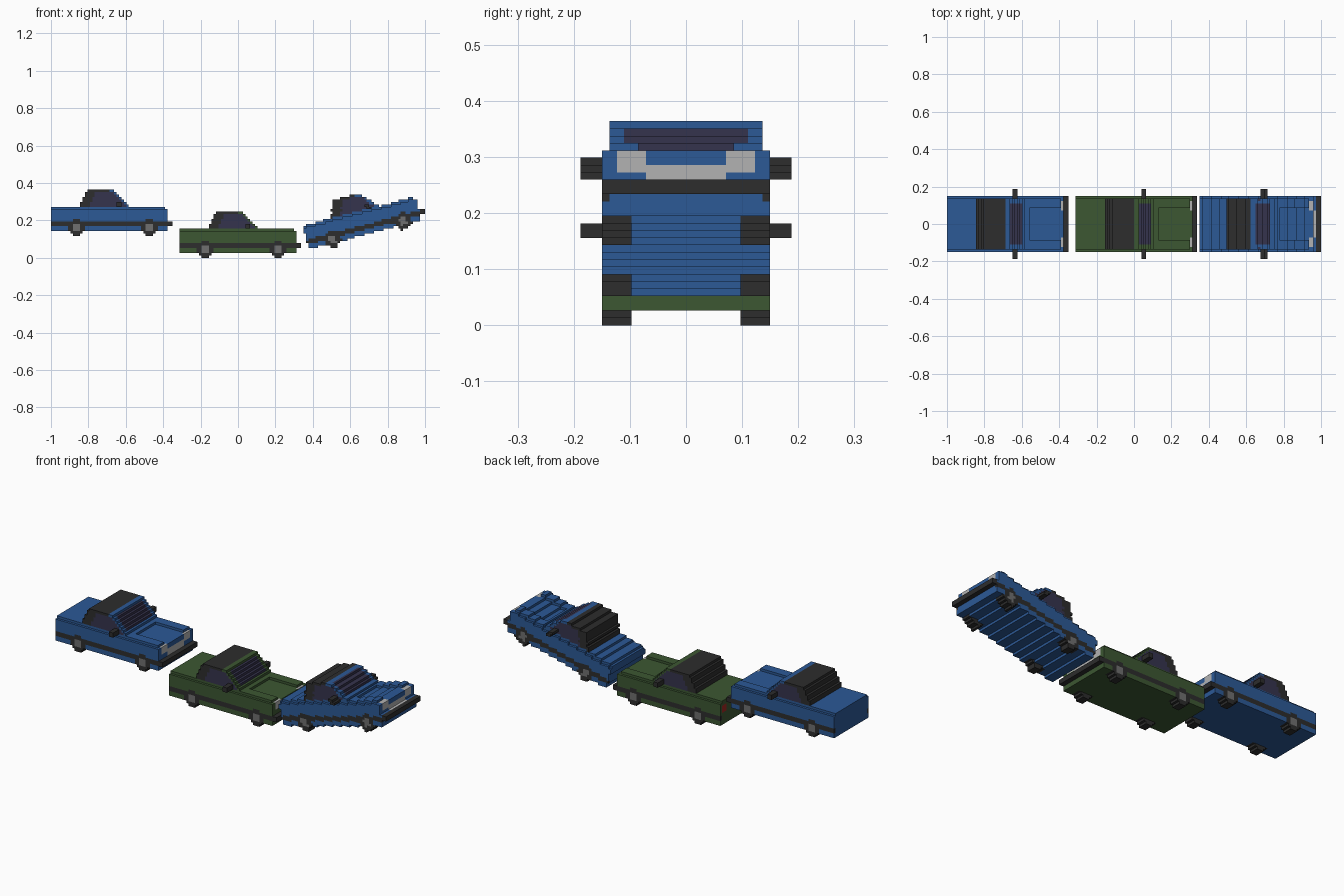
import bpy, bmesh, math
from math import floor, cos, sin

cube = bpy.data.objects.get("Cube")
if cube:
    bpy.data.objects.remove(cube)

V = 2 / 154  # edge of one block


def material(name, rgb):
    m = bpy.data.materials.new(name)
    m.use_nodes = True
    m.diffuse_color = (*rgb, 1)
    m.node_tree.nodes["Principled BSDF"].inputs["Base Color"].default_value = (*rgb, 1)
    return m


BLUE = material("blue paint", (0.025, 0.100, 0.305))
GREEN = material("green paint", (0.045, 0.095, 0.032))
BLACK = material("black trim", (0.026, 0.026, 0.026))
GLASS = material("tinted glass", (0.036, 0.033, 0.075))
GREY = material("hub grey", (0.16, 0.16, 0.16))
SILVER = material("silver", (0.45, 0.45, 0.45))
RED = material("tail red", (0.35, 0.02, 0.015))


def box(cells, part, xs, ys, zs):
    """Fill a block range with a part; ys is a range of distances from the centre line."""
    for x in range(*xs):
        for z in range(*zs):
            for y in range(*ys):
                cells[x, y, z] = cells[x, -y, z] = part


def build_car(tail_lights=False):
    """Pickup-like car in block units: length along x, nose towards +x."""
    c = {}
    # lower body, narrower top deck and sunken hood panel
    box(c, "body", (0, 48), (0, 12), (2, 11))
    box(c, "body", (0, 47), (0, 11), (11, 12))
    for x in range(34, 47):
        for y in range(-6, 7):
            c.pop((x, y, 11), None)
    # side stripes and front bumper
    box(c, "side_stripe", (0, 48), (11, 12), (4, 6))
    box(c, "front_bumper", (48, 50), (0, 12), (4, 6))
    # grille and headlights
    box(c, "grille", (47, 48), (0, 6), (6, 9))
    box(c, "headlights", (47, 48), (6, 10), (8, 11))
    if tail_lights:
        box(c, "tail_lights", (0, 1), (8, 11), (7, 10))
    # cabin, one layer at a time, sloping in at both ends
    for k in range(7):
        z, rear, front = (12 + k, 13 + k), 12 + k // 2, 32 - k
        box(c, "soft_top", (rear, 24), (0, 11), z)
        box(c, "side_windows", (rear + 4, front - 2), (10, 11), z)
        box(c, "windscreen_frame", (min(24, front - 2), front), (0, 11), z)
        if k < 6:
            box(c, "side_windows", (rear + 4, front - 1), (10, 11), z)
        if 0 < k < 6:
            box(c, "windscreen", (front - 2, front), (0, 9), z)
    box(c, "soft_top", (15, 24), (0, 11), (18, 19))
    # door mirrors
    box(c, "mirrors", (27, 29), (11, 15), (12, 14))
    # round wheels with hubs
    for cx in (10, 40):
        for dx in range(-3, 4):
            for dz in range(-3, 4):
                r2 = dx * dx + dz * dz
                x, z = (cx + dx, cx + dx + 1), (3 + dz, 4 + dz)
                if r2 <= 10:
                    box(c, "wheels", x, (8, 12), z)
                if r2 <= 2:
                    box(c, "hubs", x, (11, 12), z)
    return c


def move(cells, ox, oz):
    return {(x + ox, y, z + oz): p for (x, y, z), p in cells.items()}


def tilt(cells, angle, pivot, target):
    """Turn the block car nose up about a pivot, then snap it back to the grid."""
    c, s, out = cos(angle), sin(angle), {}
    for X in range(100, 154):
        for Z in range(0, 40):
            dx, dz = X + 0.5 - target[0], Z + 0.5 - target[1]
            lx = floor(pivot[0] + c * dx + s * dz)
            lz = floor(pivot[1] - s * dx + c * dz)
            for y in range(-14, 15):
                p = cells.get((lx, y, lz))
                if p:
                    out[X, y, Z] = p
    return out


# corners of a block face for each outward direction
SIDES = {
    (1, 0, 0): ((1, 0, 0), (1, 1, 0), (1, 1, 1), (1, 0, 1)),
    (-1, 0, 0): ((0, 0, 0), (0, 0, 1), (0, 1, 1), (0, 1, 0)),
    (0, 1, 0): ((0, 1, 0), (0, 1, 1), (1, 1, 1), (1, 1, 0)),
    (0, -1, 0): ((0, 0, 0), (1, 0, 0), (1, 0, 1), (0, 0, 1)),
    (0, 0, 1): ((0, 0, 1), (1, 0, 1), (1, 1, 1), (0, 1, 1)),
    (0, 0, -1): ((0, 0, 0), (0, 1, 0), (1, 1, 0), (1, 0, 0)),
}


def emit(prefix, cells, paint):
    """Make one mesh object per part from the outer faces of its blocks."""
    colours = {
        "body": paint, "windscreen_frame": paint, "side_stripe": BLACK,
        "front_bumper": BLACK, "soft_top": BLACK, "mirrors": BLACK, "wheels": BLACK,
        "side_windows": GLASS, "windscreen": GLASS, "hubs": GREY,
        "grille": SILVER, "headlights": SILVER, "tail_lights": RED,
    }
    for part in sorted(set(cells.values())):
        bm, corners = bmesh.new(), {}

        def vert(p):
            if p not in corners:
                corners[p] = bm.verts.new(((p[0] - 77) * V, (p[1] - 0.5) * V, p[2] * V))
            return corners[p]

        for (x, y, z), p in cells.items():
            if p != part:
                continue
            for (dx, dy, dz), quad in SIDES.items():
                if (x + dx, y + dy, z + dz) not in cells:
                    bm.faces.new([vert((x + a, y + b, z + d)) for a, b, d in quad])
        if bm.faces:
            mesh = bpy.data.meshes.new(prefix + part)
            bm.to_mesh(mesh)
            mesh.materials.append(colours[part])
            bpy.context.collection.objects.link(bpy.data.objects.new(prefix + part, mesh))
        bm.free()


# level blue car, lower green car, and blue car climbing nose up
car = build_car()
emit("rear_car_", move(car, 0, 9), BLUE)
emit("middle_car_", move(build_car(tail_lights=True), 53, 0), GREEN)
emit("climbing_car_", tilt(car, math.radians(14.5), (10.5, 3.5), (115.9, 7.6)), BLUE)
